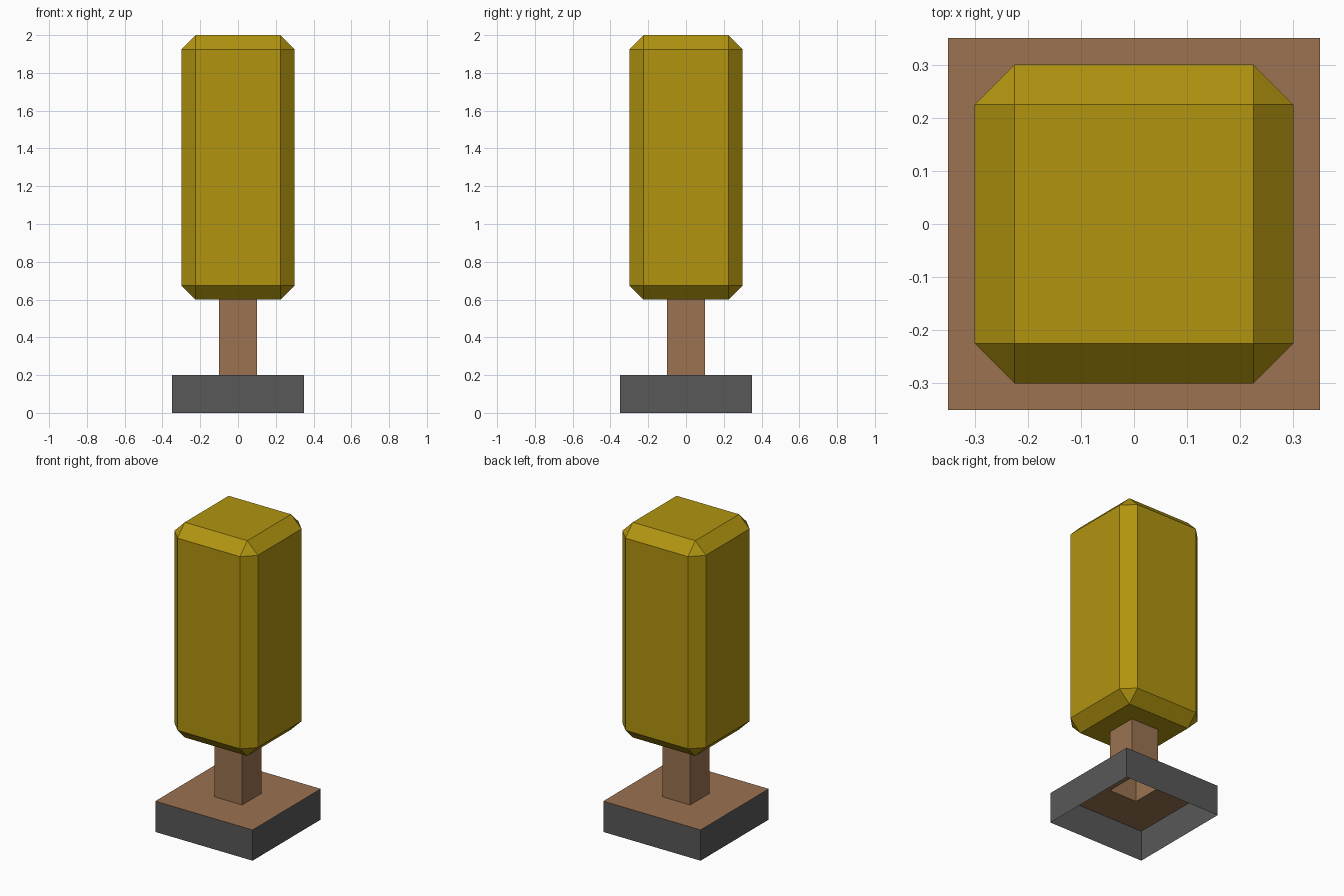
import bpy, bmesh
from mathutils import Matrix

if "Cube" in bpy.data.objects:
    bpy.data.objects.remove(bpy.data.objects["Cube"])


def material(name, rgb):
    m = bpy.data.materials.new(name)
    m.diffuse_color = (*rgb, 1)
    m.use_nodes = True
    m.node_tree.nodes["Principled BSDF"].inputs["Base Color"].default_value = m.diffuse_color
    return m


leaf = material("olive_yellow", (0.44, 0.296, 0.005))
wood = material("brown", (0.328, 0.171, 0.084))
grey = material("dark_grey", (0.098, 0.098, 0.098))


def ring(bm, half, z):
    return [bm.verts.new((x * half, y * half, z))
            for x, y in ((-1, -1), (1, -1), (1, 1), (-1, 1))]


def finish(bm, name, *mats):
    me = bpy.data.meshes.new(name)
    bm.to_mesh(me)
    bm.free()
    for m in mats:
        me.materials.append(m)
    ob = bpy.data.objects.new(name, me)
    bpy.context.collection.objects.link(ob)
    return ob


def skin(name, levels, *mats):
    """Open square shell through (half width, z, material of the band above)."""
    bm = bmesh.new()
    rings = [ring(bm, h, z) for h, z, _ in levels]
    for a, b, (_, _, mat) in zip(rings, rings[1:], levels):
        for i in range(4):
            j = (i + 1) % 4
            bm.faces.new((a[i], a[j], b[j], b[i])).material_index = mat
    return finish(bm, name, *mats)


# Planter: grey walls, soil-brown top with a square hole, open underneath
skin("planter", [(0.35, 0, 0), (0.35, 0.2, 1), (0.1, 0.2, 1)], grey, wood)

# Hollow trunk rising from the hole
skin("trunk", [(0.1, 0.2, 0), (0.1, 0.6, 0)], wood)

# Foliage: tall box with every edge chamfered
bm = bmesh.new()
bmesh.ops.create_cube(bm, size=1, matrix=Matrix.Translation((0, 0, 1.3))
                      @ Matrix.Diagonal((0.6, 0.6, 1.4, 1)))
bmesh.ops.bevel(bm, geom=bm.edges[:], offset=0.075, segments=1,
                affect='EDGES', profile=0.5)
finish(bm, "foliage", leaf)
